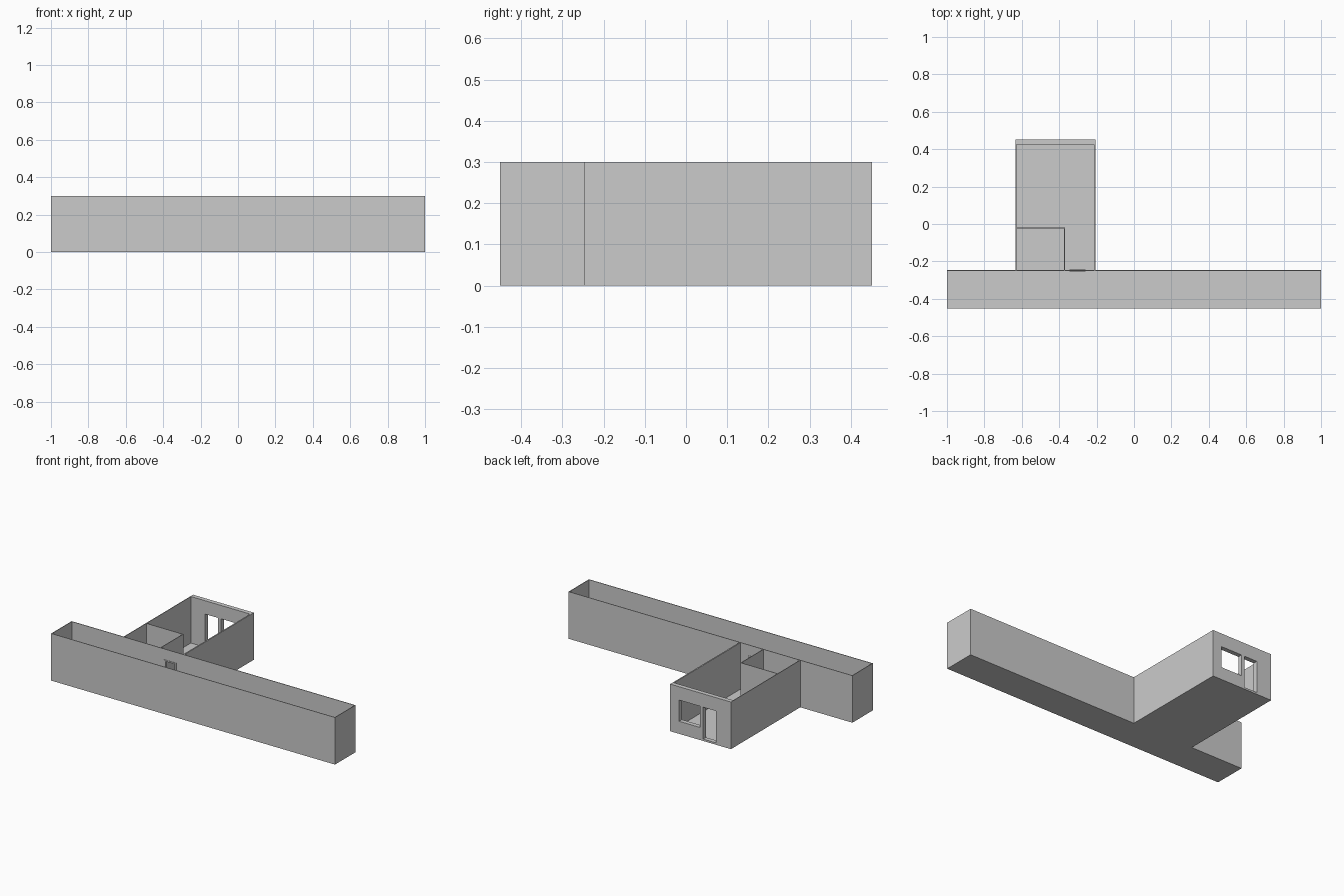
import bpy

if "Cube" in bpy.data.objects:
    bpy.data.objects.remove(bpy.data.objects["Cube"])

H = 0.30          # wall height
T = 0.004         # thin partition thickness
Y0, YC, Y1 = -0.452, -0.246, 0.452   # corridor front, corridor back, room back
XL, XR = -0.633, -0.205              # room sides
F = 0.004         # floor thickness


def box(name, x, y, z):
    """Box from (min, max) pairs on each axis."""
    bpy.ops.mesh.primitive_cube_add(size=1)
    ob = bpy.context.object
    ob.name = name
    ob.location = [(a + b) / 2 for a, b in (x, y, z)]
    ob.scale = [b - a for a, b in (x, y, z)]
    bpy.ops.object.transform_apply(location=True, rotation=False, scale=True)
    return ob


def cut(wall, *openings):
    """Cut openings ((x range), (z range)) through a wall that runs along x."""
    ys = [v.co.y for v in wall.data.vertices]
    for x, z in openings:
        cutter = box("cutter", x, (min(ys) - 0.02, max(ys) + 0.02), z)
        mod = wall.modifiers.new("opening", 'BOOLEAN')
        mod.operation = 'DIFFERENCE'
        mod.solver = 'EXACT'
        mod.object = cutter
        bpy.context.view_layer.objects.active = wall
        bpy.ops.object.modifier_apply(modifier=mod.name)
        bpy.data.objects.remove(cutter, do_unlink=True)


full = (0, H)
above = (F, H)

# Floors
box("corridor_floor", (-1, 1), (Y0, YC), (0, F))
box("room_floor", (XL, XR), (YC, Y1), (0, F))

# Corridor walls
box("corridor_front_wall", (-1, 1), (Y0, Y0 + T), above)
for side, x in (("left", (-1, -1 + T)), ("right", (1 - T, 1))):
    box(f"corridor_{side}_end", x, (Y0 + T, YC - T), above)
corridor_back = box("corridor_back_wall", (-1, 1), (YC - T, YC), above)
cut(corridor_back, ((-0.345, -0.26), (0, 0.232)))

# Entrance door frame, slightly proud of the wall
fy = (YC - T - 0.003, YC + 0.003)
box("door_jamb_left", (-0.345, -0.335), fy, (F, 0.232))
box("door_jamb_right", (-0.27, -0.26), fy, (F, 0.232))
box("door_head", (-0.335, -0.27), fy, (0.224, 0.232))

# Room side walls
box("room_left_wall", (XL, XL + T), (YC, Y1 - 0.028), above)
box("room_right_wall", (XR - 0.008, XR), (YC, Y1 - 0.028), above)

# Thick outer wall with window and balcony door
outer = box("room_outer_wall", (XL, XR), (Y1 - 0.028, Y1), above)
cut(outer,
    ((-0.415, -0.268), (0.08, 0.215)),
    ((-0.528, -0.437), (0.012, 0.215)))

# Bathroom partitions
box("bathroom_back_wall", (XL + T, -0.37), (-0.02 - T, -0.02), above)
box("bathroom_side_wall", (-0.37 - T, -0.37), (YC, -0.02 - T), above)
